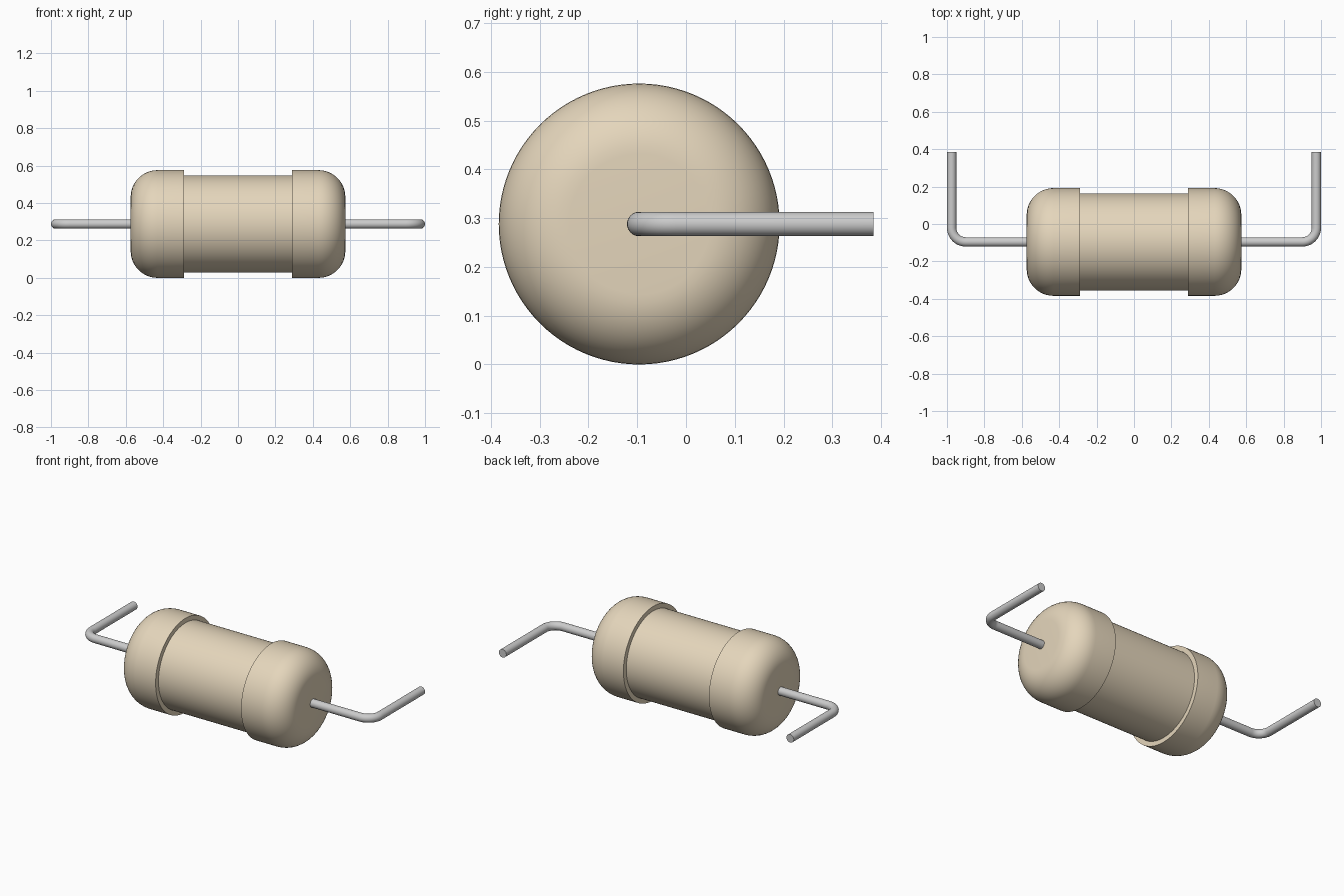
import bpy, bmesh
from math import sin, cos, pi, radians
from mathutils import Vector

if "Cube" in bpy.data.objects:
    bpy.data.objects.remove(bpy.data.objects["Cube"])

AXIS_Y, AXIS_Z = -0.096, 0.288      # body centre line


def make_object(name, rings, color, closed_ends=True):
    """Skin a list of equal-length vertex rings and cap both ends."""
    bm = bmesh.new()
    loops = [[bm.verts.new(p) for p in ring] for ring in rings]
    n = len(loops[0])
    for a, b in zip(loops, loops[1:]):
        for i in range(n):
            j = (i + 1) % n
            bm.faces.new((a[i], a[j], b[j], b[i]))
    if closed_ends:
        bm.faces.new(loops[0][::-1])
        bm.faces.new(loops[-1])
    bmesh.ops.recalc_face_normals(bm, faces=bm.faces[:])
    me = bpy.data.meshes.new(name)
    bm.to_mesh(me)
    bm.free()
    ob = bpy.data.objects.new(name, me)
    bpy.context.collection.objects.link(ob)
    if color:
        mat = bpy.data.materials.new(name + "_colour")
        mat.diffuse_color = color
        mat.use_nodes = True
        mat.node_tree.nodes["Principled BSDF"].inputs["Base Color"].default_value = mat.diffuse_color
        me.materials.append(mat)
    bpy.ops.object.select_all(action='DESELECT')
    bpy.context.view_layer.objects.active = ob
    ob.select_set(True)
    bpy.ops.object.shade_smooth_by_angle(angle=radians(30))
    return ob


def ring(center, normal, radius, n):
    """Circle spanned by a horizontal normal and the z axis."""
    up = Vector((0, 0, 1))
    return [center + radius * (cos(2 * pi * i / n) * normal + sin(2 * pi * i / n) * up)
            for i in range(n)]


# body: narrow barrel between two wider caps with rounded outer edges
END, STEP, R_CAP, R_MID, FILLET = 0.574, 0.29, 0.288, 0.26, 0.144
half = [(STEP, R_MID), (STEP, R_CAP)]
half += [(END - FILLET + FILLET * sin(t), R_CAP - FILLET + FILLET * cos(t))
         for t in (pi / 2 * i / 12 for i in range(13))]
profile = [(-x, r) for x, r in reversed(half)] + half
make_object("resistor_body",
            [ring(Vector((x, AXIS_Y, AXIS_Z)), Vector((0, 1, 0)), r, 96) for x, r in profile],
            (0.78, 0.67, 0.50, 1))

# bent wire lead, mirrored to the other side
WIRE_R, BEND, LEAD_X, TIP_Y = 0.025, 0.076, 0.975, 0.384
path = [(END - 0.01, AXIS_Y, 0)]
path += [(LEAD_X - BEND + BEND * sin(t), AXIS_Y + BEND - BEND * cos(t), t)
         for t in (pi / 2 * i / 12 for i in range(13))]
path.append((LEAD_X, TIP_Y, pi / 2))
lead = make_object("wire_leads",
                   [ring(Vector((x, y, AXIS_Z)), Vector((-sin(t), cos(t), 0)), WIRE_R, 32)
                    for x, y, t in path],
                   None)
mirror = lead.modifiers.new("mirror", 'MIRROR')
mirror.use_axis = (True, False, False)
